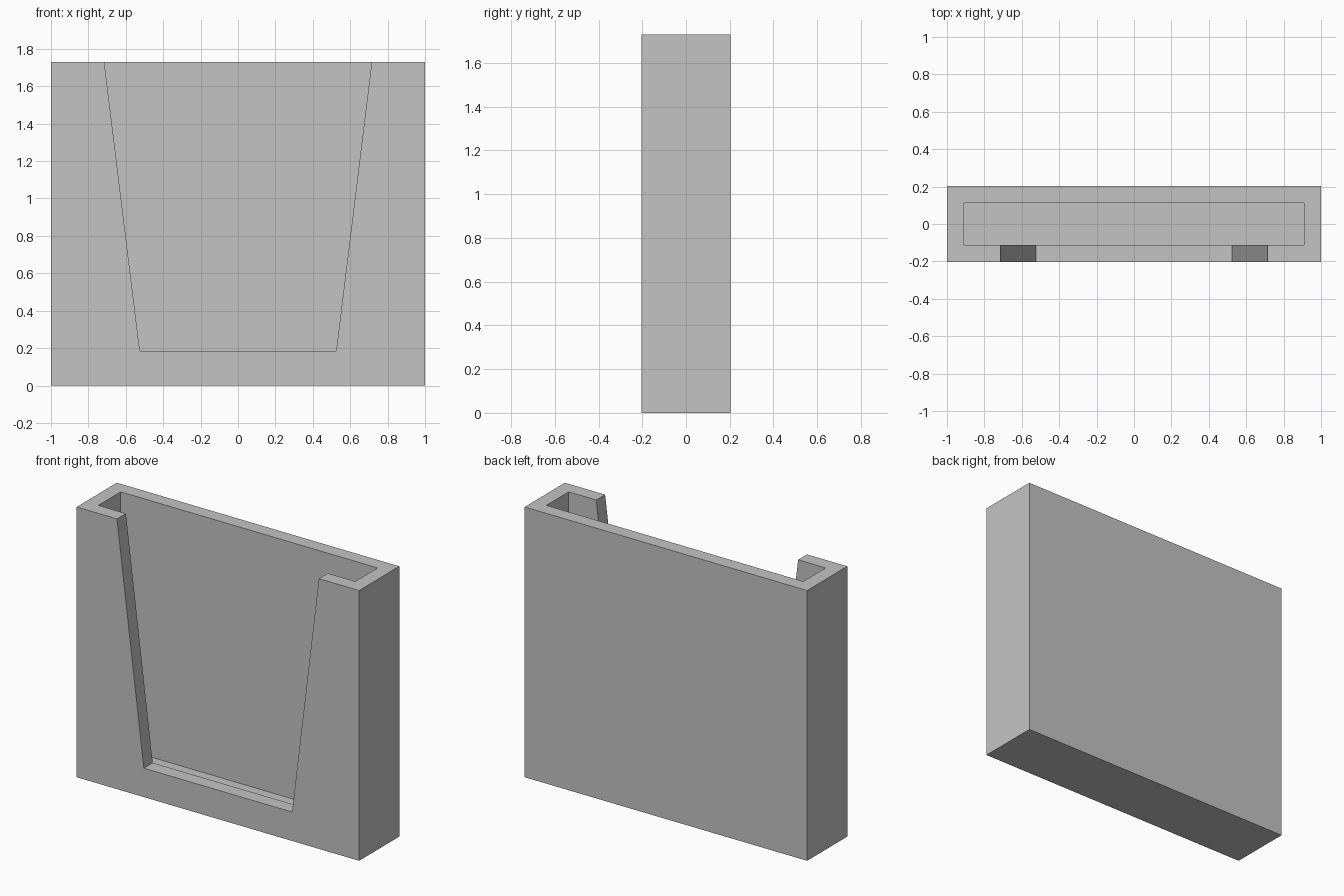
import bpy
import bmesh

# Main dimensions
WIDTH, DEPTH, HEIGHT = 2.0, 0.406, 1.73
WALL = 0.09
SILL_Z, SILL_HALF, TOP_HALF = 0.185, 0.525, 0.715
OVER = 0.2  # how far the cutters reach past the body

cube = bpy.data.objects.get("Cube")
if cube:
    bpy.data.objects.remove(cube, do_unlink=True)

grey = bpy.data.materials.new("plain_grey")
grey.use_nodes = True
colour = (0.55, 0.55, 0.55, 1.0)
grey.diffuse_color = colour
grey.node_tree.nodes["Principled BSDF"].inputs["Base Color"].default_value = colour


def prism(name, profile, y0, y1):
    """Extrude an x-z profile from y0 to y1."""
    bm = bmesh.new()
    face = bm.faces.new([bm.verts.new((x, y0, z)) for x, z in profile])
    grown = bmesh.ops.extrude_face_region(bm, geom=[face])
    verts = [v for v in grown["geom"] if isinstance(v, bmesh.types.BMVert)]
    bmesh.ops.translate(bm, vec=(0, y1 - y0, 0), verts=verts)
    bmesh.ops.recalc_face_normals(bm, faces=bm.faces)
    mesh = bpy.data.meshes.new(name)
    bm.to_mesh(mesh)
    bm.free()
    mesh.materials.append(grey)
    obj = bpy.data.objects.new(name, mesh)
    bpy.context.collection.objects.link(obj)
    return obj


def rect(half, z0, z1):
    return [(-half, z0), (half, z0), (half, z1), (-half, z1)]


def cut(body, cutter):
    """Subtract the cutter from the body, then discard it."""
    cutter.hide_render = True
    mod = body.modifiers.new("cut", "BOOLEAN")
    mod.operation = "DIFFERENCE"
    mod.solver = "EXACT"
    mod.object = cutter
    bpy.context.view_layer.objects.active = body
    bpy.ops.object.modifier_apply(modifier=mod.name)
    bpy.data.objects.remove(cutter, do_unlink=True)


# Outer block
holder = prism("holder_body", rect(WIDTH / 2, 0, HEIGHT), -DEPTH / 2, DEPTH / 2)

# Pocket open at the top
inner = DEPTH / 2 - WALL
cut(holder, prism("pocket_cutter", rect(WIDTH / 2 - WALL, WALL, HEIGHT + OVER), -inner, inner))

# Tapered opening in the front wall, continued above the rim at the same slope
slope = (TOP_HALF - SILL_HALF) / (HEIGHT - SILL_Z)
far = TOP_HALF + slope * OVER
opening = [(-SILL_HALF, SILL_Z), (SILL_HALF, SILL_Z), (far, HEIGHT + OVER), (-far, HEIGHT + OVER)]
cut(holder, prism("opening_cutter", opening, -DEPTH / 2 - OVER, 0))
